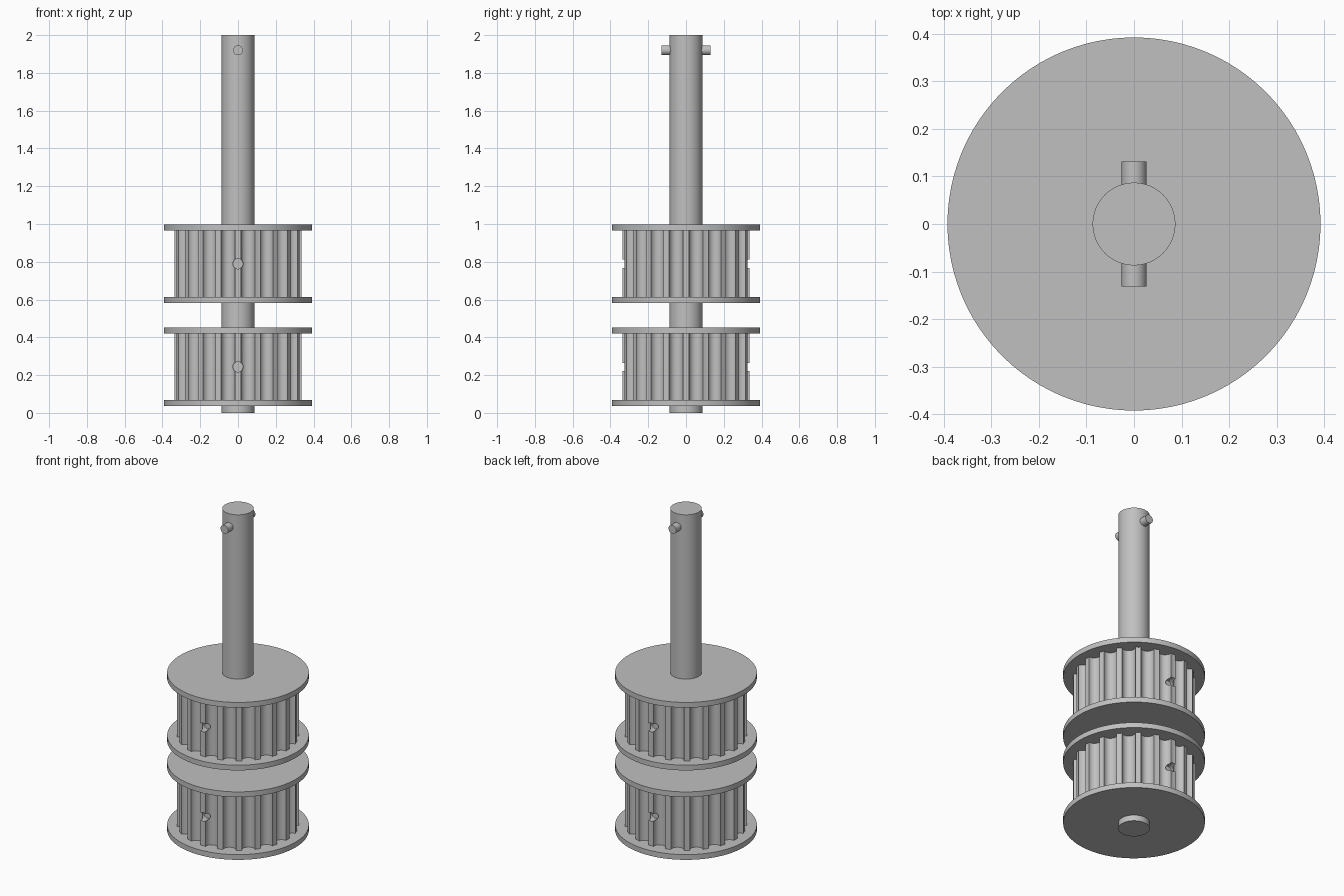
import bpy
import math
from mathutils import Vector

default = bpy.data.objects.get("Cube")
if default:
    bpy.data.objects.remove(default, do_unlink=True)

steel = bpy.data.materials.new("grey_steel")
steel.use_nodes = True
GREY = (0.53, 0.53, 0.53, 1)
steel.diffuse_color = GREY
steel.node_tree.nodes["Principled BSDF"].inputs["Base Color"].default_value = GREY

TEETH = 20
BARREL_R = 0.335
GROOVE_R = 0.037
HOLE_R = 0.027
HOLE_FLOOR = 0.29


def finish(obj, name):
    obj.name = name
    obj.data.materials.clear()
    obj.data.materials.append(steel)
    bpy.ops.object.select_all(action="DESELECT")
    obj.select_set(True)
    bpy.context.view_layer.objects.active = obj
    bpy.ops.object.shade_smooth_by_angle(angle=math.radians(30))
    return obj


def cylinder(name, radius, start, end, sides=64):
    """Cylinder between two points."""
    start, end = Vector(start), Vector(end)
    axis = end - start
    bpy.ops.mesh.primitive_cylinder_add(
        vertices=sides, radius=radius, depth=axis.length,
        location=(start + end) / 2,
        rotation=axis.to_track_quat("Z", "Y").to_euler())
    return finish(bpy.context.object, name)


def toothed_outline():
    """Narrow lands separated by round grooves, with a land facing the front."""
    points = []
    pitch = math.tau / TEETH
    steps = 10
    for i in range(TEETH):
        mid = -math.pi / 2 + (i + 0.5) * pitch
        out = Vector((math.cos(mid), math.sin(mid)))
        side = Vector((-out.y, out.x))
        for k in range(steps + 1):
            a = math.pi * k / steps
            points.append(out * (BARREL_R - GROOVE_R * math.sin(a))
                          - side * GROOVE_R * math.cos(a))
        land = mid + pitch / 2
        points.append(Vector((math.cos(land), math.sin(land))) * BARREL_R)
    return points


def toothed_barrel(name, bottom, top):
    outline = toothed_outline()
    n = len(outline)
    verts = [(p.x, p.y, z) for z in (bottom, top) for p in outline]
    faces = [(i, (i + 1) % n, n + (i + 1) % n, n + i) for i in range(n)]
    faces += [tuple(reversed(range(n))), tuple(range(n, 2 * n))]
    mesh = bpy.data.meshes.new(name)
    mesh.from_pydata(verts, [], faces)
    obj = bpy.data.objects.new(name, mesh)
    bpy.context.collection.objects.link(obj)

    # Blind set-screw holes through the front and back teeth
    z = (bottom + top) / 2
    for direction in (-1, 1):
        cutter = cylinder("hole_cutter", HOLE_R, (0, direction * HOLE_FLOOR, z),
                          (0, direction * 0.4, z), 32)
        cutter.hide_render = True
        cut = obj.modifiers.new("hole", "BOOLEAN")
        cut.operation = "DIFFERENCE"
        cut.solver = "EXACT"
        cut.object = cutter
        bpy.context.view_layer.objects.active = obj
        bpy.ops.object.modifier_apply(modifier=cut.name)
        bpy.data.objects.remove(cutter, do_unlink=True)
    return finish(obj, name)


def pulley(name, base):
    """Toothed barrel between two flat flanges."""
    height, rim = 0.415, 0.032
    toothed_barrel(name + "_barrel", base + rim, base + height - rim)
    for part, z in (("bottom", base), ("top", base + height - rim)):
        cylinder(f"{name}_{part}_flange", 0.392, (0, 0, z), (0, 0, z + rim), 96)


# Shaft with a cross pin near its top
cylinder("shaft", 0.087, (0, 0, 0), (0, 0, 2))
cylinder("cross_pin", 0.026, (0, -0.131, 1.92), (0, 0.131, 1.92), 32)

# Two matching belt pulleys
pulley("lower_pulley", 0.036)
pulley("upper_pulley", 0.582)
